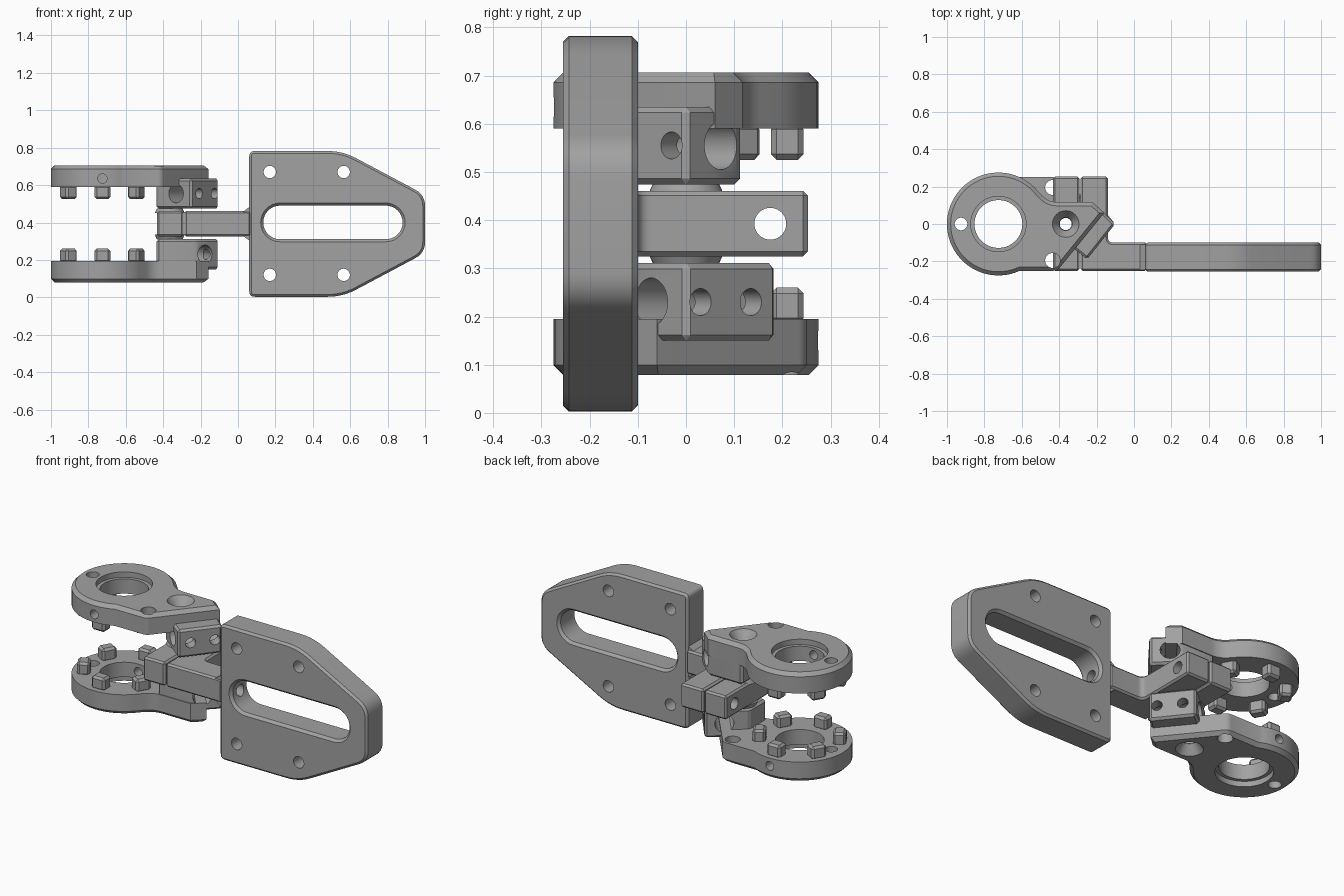
import bpy, bmesh
from math import pi, sin, cos, radians
from mathutils import Vector, Matrix

if "Cube" in bpy.data.objects:
    bpy.data.objects.remove(bpy.data.objects["Cube"])

grey = bpy.data.materials.new("machined grey")
grey.use_nodes = True
COLOR = (0.36, 0.36, 0.36, 1)
grey.diffuse_color = COLOR
grey.node_tree.nodes["Principled BSDF"].inputs["Base Color"].default_value = COLOR

MID_Z = 0.3925
PIVOT = Vector((-0.365, 0, 0))
RING = Vector((-0.725, 0, 0))
U = Vector((0.62, 0.785, 0)).normalized()   # along the clamp lug
N = Vector((U.y, -U.x, 0))                  # out of the clamp lug


def loft(name, rings, bevel=0, rule=None):
    """Solid skinned through equal-length rings, with optional chamfered edges."""
    bm = bmesh.new()
    loops = [[bm.verts.new(p) for p in ring] for ring in rings]
    for a, b in zip(loops, loops[1:]):
        for i in range(len(a)):
            j = (i + 1) % len(a)
            bm.faces.new((a[i], a[j], b[j], b[i]))
    bm.faces.new(loops[0][::-1])
    bm.faces.new(loops[-1])
    bmesh.ops.recalc_face_normals(bm, faces=bm.faces)
    if bevel:
        edges = [e for e in bm.edges if e.calc_face_angle(0) > 0.5 and (not rule or rule(e))]
        bmesh.ops.bevel(bm, geom=edges, offset=bevel, segments=1, affect='EDGES', profile=0.5)
    mesh = bpy.data.meshes.new(name)
    bm.to_mesh(mesh)
    bm.free()
    mesh.materials.append(grey)
    obj = bpy.data.objects.new(name, mesh)
    bpy.context.collection.objects.link(obj)
    return obj


def prism(name, pts, z0, z1, **kw):
    return loft(name, [[Vector((p[0], p[1], z)) for p in pts] for z in (z0, z1)], **kw)


def upright(name, pts, y0, y1, **kw):
    return loft(name, [[Vector((p[0], y, p[1])) for p in pts] for y in (y0, y1)], **kw)


def rod(name, a, b, r0, r1=None, sides=40):
    """Cylinder or cone between two points."""
    a, b = Vector(a), Vector(b)
    turn = (b - a).to_track_quat('Z', 'Y')
    circle = [Vector((cos(2 * pi * i / sides), sin(2 * pi * i / sides), 0)) for i in range(sides)]
    ends = ((a, r0), (b, r0 if r1 is None else r1))
    return loft(name, [[c + turn @ (p * r) for p in circle] for c, r in ends])


def rounded(pts):
    """Round corners given as (x, y, setback)."""
    out = []
    for i, (x, y, t) in enumerate(pts):
        p = Vector((x, y))
        if not t:
            out.append(p)
            continue
        q0, q1 = Vector(pts[i - 1][:2]), Vector(pts[(i + 1) % len(pts)][:2])
        a, b = p + (q0 - p).normalized() * t, p + (q1 - p).normalized() * t
        for k in range(7):
            s = k / 6
            out.append(a * (1 - s) ** 2 + p * 2 * s * (1 - s) + b * s * s)
    return out


def cut(obj, cutters):
    """Subtract the cutters, bake the result and discard them."""
    for c in cutters:
        c.hide_render = True
        m = obj.modifiers.new("cut", 'BOOLEAN')
        m.operation, m.solver, m.object = 'DIFFERENCE', 'EXACT', c
    bpy.context.view_layer.update()
    baked = bpy.data.meshes.new_from_object(obj.evaluated_get(bpy.context.evaluated_depsgraph_get()))
    obj.modifiers.clear()
    obj.data = baked
    for c in cutters:
        bpy.data.objects.remove(c)
    return obj


def at(u, n, z):
    return PIVOT + U * u + N * n + Vector((0, 0, z))


def tunnel(y, x0, x1):
    return rod("cutter", (x0, y, MID_Z), (x1, y, MID_Z), 0.033)


# Mounting plate with slot and four bolt holes
outline = rounded([(0.06, 0.003, 0.03), (0.56, 0.003, 0.08), (1, 0.237, 0.06),
                   (1, 0.548, 0.06), (0.56, 0.782, 0.08), (0.06, 0.782, 0.03)])
plate = upright("mounting_plate", outline, -0.255, -0.1, bevel=0.012,
                rule=lambda e: abs(e.verts[0].co.y - e.verts[1].co.y) < 0.01)


def slot(r):
    arc = [radians(-90 + 180 * i / 16) for i in range(17)]
    right = [(0.79 + r * cos(a), MID_Z + 0.008 + r * sin(a)) for a in arc]
    return right + [(0.225 - r * cos(a), MID_Z + 0.008 - r * sin(a)) for a in arc]


slot_rings = [[Vector((x, y, z)) for x, z in slot(r)]
              for y, r in ((-0.265, 0.113), (-0.24, 0.09), (-0.115, 0.09), (-0.09, 0.113))]
cut(plate, [loft("cutter", slot_rings), tunnel(-0.175, 0, 0.25)] +
    [rod("cutter", (x, -0.3, z), (x, 0, z), 0.033) for x in (0.17, 0.565) for z in (0.12, 0.67)])

# Central arm, split from its clamp half
Z0, Z1 = 0.325, 0.461
arm = prism("arm", rounded([(-0.286, -0.25, 0), (0.07, -0.25, 0), (0.07, -0.1, 0),
                            (-0.14, -0.1, 0.03), (-0.14, 0.253, 0), (-0.286, 0.253, 0)]),
            Z0, Z1, bevel=0.01)
half = prism("clamp_half", [(-0.432, -0.25), (-0.292, -0.25), (-0.292, 0.253), (-0.432, 0.253)],
             Z0, Z1, bevel=0.01)
cut(arm, [tunnel(0.175, -0.6, 0.1), tunnel(-0.175, -0.6, 0.2)])
cut(half, [tunnel(0.175, -0.6, 0.1), tunnel(-0.175, -0.6, 0.2),
           rod("cutter", PIVOT, PIVOT + Vector((0, 0, 1)), 0.032)])
gusset = upright("arm_gusset", [(0.025, Z0 + 0.005), (0.065, Z0 - 0.025), (0.065, Z1 + 0.025),
                                (0.025, Z1 - 0.005)], -0.245, -0.11)
cut(gusset, [tunnel(-0.175, -0.6, 0.2)])
for label, z, z2 in (("upper", Z1 - 0.01, 0.476), ("lower", Z0 + 0.01, 0.309)):
    washer = rod(label + "_washer", PIVOT + Vector((0, 0, z)), PIVOT + Vector((0, 0, z2)), 0.08, 0.068)
    cut(washer, [rod("cutter", PIVOT, PIVOT + Vector((0, 0, 1)), 0.032)])

# Upper bracket: ring with a swept arm
R, BOTTOM, TOP = 0.275, 0.59, 0.706
sweep = [radians(45 + 249.6 * i / 56) for i in range(57)]
ring_pts = [(RING.x + R * cos(a), R * sin(a), 0) for a in sweep]
bracket_pts = rounded(ring_pts + [(-0.41, -0.25, 0.02), (-0.158, 0.06, 0),
                                  (-0.222, 0.117, 0), (-0.46, 0.117, 0.05)])
bracket = prism("upper_bracket", bracket_pts, BOTTOM, TOP, bevel=0.02,
                rule=lambda e: min(v.co.z for v in e.verts) > TOP - 0.01)
lug = prism("upper_clamp_lug", [(-0.435, 0.112), (-0.222, 0.112), (-0.162, 0.06), at(0.164, 0.207, 0),
                                at(-0.077, 0.207, 0), (-0.435, -0.04)], 0.474, 0.635, bevel=0.012)


def drills():
    """Pivot bore, bolt tunnel and the two screw holes."""
    bore = PIVOT + Vector((0, 0, 0.4))
    return [rod("cutter", bore, PIVOT + Vector((0, 0, 0.8)), 0.034),
            rod("cutter", at(-0.2, 0.103, 0.555), at(0.3, 0.103, 0.555), 0.05)] + \
           [rod("cutter", at(u, 0.08, 0.555), at(u, 0.3, 0.555), 0.028) for u in (-0.008, 0.125)]


def down(x, y, r, z0=0.5, z1=0.8, r1=None):
    return rod("cutter", (x, y, z0), (x, y, z1), r, r1)


cut(lug, drills())
cut(bracket, [down(RING.x, 0, 0.128), down(RING.x, 0, 0.148, 0.675), down(-0.925, 0, 0.034),
              down(-0.435, -0.195, 0.04), down(PIVOT.x, 0, 0.034),
              down(PIVOT.x, 0, 0.035, 0.655, 0.71, 0.074),
              rod("cutter", (RING.x, -0.4, 0.635), (RING.x, 0, 0.635), 0.025)])

# Six locating pegs under the ring
parts = [bracket, lug]
for i in range(6):
    place = Matrix.Translation(RING) @ Matrix.Rotation(radians(30 + 60 * i), 4, 'Z') \
        @ Matrix.Translation((0.21, 0, 0))
    corners = [(-0.034, -0.042), (0.034, -0.042), (0.034, 0.042), (-0.034, 0.042)]
    peg = prism("upper_peg_%d" % (i + 1), corners, 0.525, 0.6, bevel=0.012)
    peg.data.transform(place)
    parts.append(peg)

# Lower bracket is the upper one turned over
flip = Matrix.Translation((0, 0, MID_Z)) @ Matrix.Rotation(pi, 4, 'X') @ Matrix.Translation((0, 0, -MID_Z))
for obj in parts:
    twin = obj.copy()
    twin.data = obj.data.copy()
    twin.name = obj.name.replace("upper", "lower")
    twin.data.transform(flip)
    bpy.context.collection.objects.link(twin)

# Smooth the round walls and keep edges crisp
made = [o for o in bpy.context.collection.objects if o.type == 'MESH' and grey.name in o.data.materials]
bpy.ops.object.select_all(action='DESELECT')
for o in made:
    o.select_set(True)
bpy.context.view_layer.objects.active = made[0]
bpy.ops.object.shade_smooth_by_angle(angle=radians(25))
